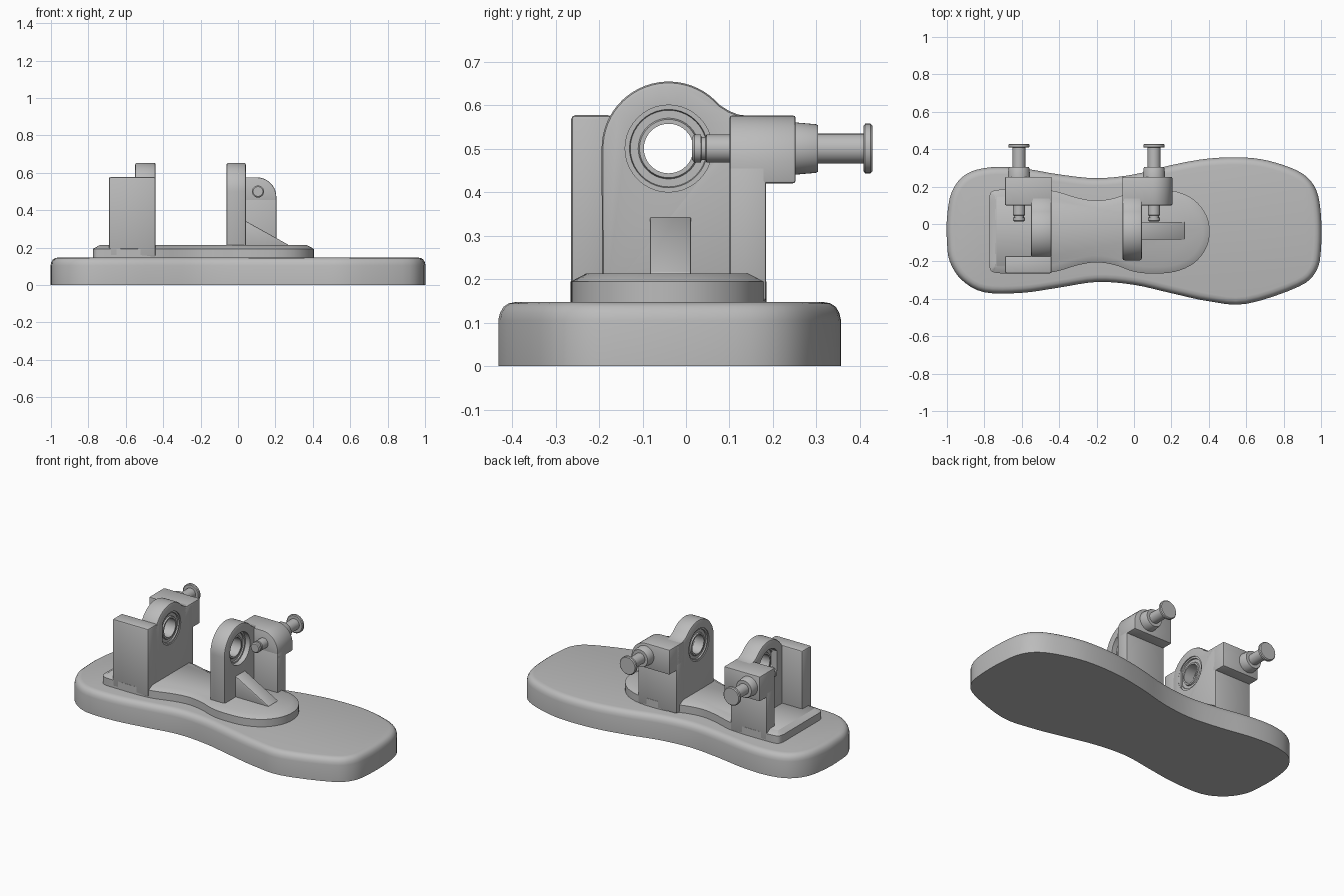
import bpy, bmesh
from math import sin, cos, pi, radians
from mathutils import Vector, Matrix

cube = bpy.data.objects.get("Cube")
if cube:
    bpy.data.objects.remove(cube, do_unlink=True)

grey = bpy.data.materials.new("plain_grey")
grey.use_nodes = True
grey.diffuse_color = (0.5, 0.5, 0.5, 1)
grey.node_tree.nodes["Principled BSDF"].inputs["Base Color"].default_value = (0.5, 0.5, 0.5, 1)

AXIS_Y, AXIS_Z = -0.04, 0.5   # shared bearing axis


def finish(name, bm, bevel=0, hole=None):
    """Turn a bmesh into a smooth-by-angle object with optional bevel and bored hole."""
    bmesh.ops.recalc_face_normals(bm, faces=bm.faces)
    mesh = bpy.data.meshes.new(name)
    bm.to_mesh(mesh)
    bm.free()
    obj = bpy.data.objects.new(name, mesh)
    bpy.context.collection.objects.link(obj)
    mesh.materials.append(grey)
    bpy.ops.object.select_all(action='DESELECT')
    obj.select_set(True)
    bpy.context.view_layer.objects.active = obj
    if bevel:
        mod = obj.modifiers.new("edge_rounding", 'BEVEL')
        mod.width, mod.segments, mod.limit_method = bevel, 2, 'ANGLE'
        mod.angle_limit = radians(40)
    if hole:
        mod = obj.modifiers.new("bore", 'BOOLEAN')
        mod.object, mod.operation, mod.solver = hole, 'DIFFERENCE', 'EXACT'
    for mod in list(obj.modifiers):
        bpy.ops.object.modifier_apply(modifier=mod.name)
    bpy.ops.object.shade_smooth_by_angle(angle=radians(32))
    return obj


def smooth_loop(pts, steps=4):
    """Closed Catmull-Rom curve through the points."""
    p = [Vector(q) for q in pts]
    n, out = len(p), []
    for i in range(n):
        a, b, c, d = p[i - 1], p[i], p[(i + 1) % n], p[(i + 2) % n]
        for s in range(steps):
            t = s / steps
            out.append(0.5 * (2 * b + (c - a) * t + (2 * a - 5 * b + 4 * c - d) * t ** 2
                              + (3 * b - a - 3 * c + d) * t ** 3))
    return out


def slab(name, outline, layers):
    """Stack inset copies of a clockwise outline; layers are (inset, z)."""
    n = len(outline)
    bm = bmesh.new()
    rings = []
    for inset, z in layers:
        ring = []
        for i, p in enumerate(outline):
            t = (outline[(i + 1) % n] - outline[i - 1]).normalized()
            ring.append(bm.verts.new((p.x + t.y * inset, p.y - t.x * inset, z)))
        rings.append(ring)
    for lo, hi in zip(rings, rings[1:]):
        for i in range(n):
            bm.faces.new((lo[i], lo[(i + 1) % n], hi[(i + 1) % n], hi[i]))
    bm.faces.new(rings[0])
    bm.faces.new(rings[-1])
    return finish(name, bm)


def prism(name, pts, axis, lo, hi, bevel=0.006, hole=None):
    """Extrude a profile along x (points are y,z) or along y (points are x,z)."""
    bm = bmesh.new()
    place = (lambda a, b, c: (c, a, b)) if axis == 'x' else (lambda a, b, c: (a, c, b))
    low = [bm.verts.new(place(a, b, lo)) for a, b in pts]
    high = [bm.verts.new(place(a, b, hi)) for a, b in pts]
    bm.faces.new(low)
    bm.faces.new(high)
    for i in range(len(pts)):
        j = (i + 1) % len(pts)
        bm.faces.new((low[i], low[j], high[j], high[i]))
    return finish(name, bm, bevel, hole)


def rect(a0, a1, b0, b1):
    return [(a0, b0), (a1, b0), (a1, b1), (a0, b1)]


def lathe(name, profile, axis, center, closed=False, segments=40):
    """Revolve (position, radius) points about the x or y axis."""
    bm = bmesh.new()
    rings = []
    for d, r in profile:
        ring = []
        for k in range(segments):
            u, v = r * cos(2 * pi * k / segments), r * sin(2 * pi * k / segments)
            co = Vector((d, u, v) if axis == 'x' else (u, d, v))
            ring.append(bm.verts.new(co + Vector(center)))
        rings.append(ring)
    for a, b in zip(rings, rings[1:] + rings[:1] if closed else rings[1:]):
        for k in range(segments):
            m = (k + 1) % segments
            bm.faces.new((a[k], a[m], b[m], b[k]))
    if not closed:
        bm.faces.new(rings[0])
        bm.faces.new(rings[-1])
    return finish(name, bm)


# Sole-shaped base with a rounded top rim
sole = smooth_loop([
    (-1, 0.03), (-0.975, 0.17), (-0.9, 0.265), (-0.77, 0.303), (-0.6, 0.298), (-0.4, 0.265),
    (-0.2, 0.245), (0, 0.265), (0.2, 0.315), (0.4, 0.35), (0.6, 0.355), (0.75, 0.33),
    (0.9, 0.27), (0.975, 0.18), (1, 0.04), (1, -0.13), (0.975, -0.25), (0.88, -0.335),
    (0.6, -0.427), (0.4, -0.413), (0.2, -0.37), (0, -0.325), (-0.2, -0.31), (-0.4, -0.34),
    (-0.6, -0.368), (-0.8, -0.365), (-0.92, -0.3), (-0.985, -0.2), (-1, -0.09)])
slab("sole_base", sole, [(0, 0), (0, 0.105), (0.004, 0.122), (0.012, 0.136),
                         (0.024, 0.144), (0.04, 0.147)])

# Waisted mounting plate with a chamfered rim, symmetric about the bearing axis
half = [(-0.775, 0.1), (-0.773, 0.19), (-0.745, 0.22), (-0.65, 0.224), (-0.52, 0.224),
        (-0.42, 0.215), (-0.3, 0.18), (-0.2, 0.165), (-0.1, 0.18), (0, 0.215), (0.1, 0.225),
        (0.22, 0.215), (0.32, 0.17), (0.385, 0.09)]
plate = smooth_loop([(x, AXIS_Y + y) for x, y in half] + [(0.405, AXIS_Y)]
                    + [(x, AXIS_Y - y) for x, y in reversed(half)])
slab("mounting_plate", plate, [(0, 0.14), (0, 0.194), (0.036, 0.213)])

# Domed wall profile that sweeps down into the plunger block
dome = [(-0.193, 0.15)]
for k in range(25):
    a = radians(180 - k * 5.8)
    dome.append((AXIS_Y + 0.154 * cos(a), AXIS_Z + 0.154 * sin(a)))
dome += [(0.098, 0.587), (0.12, 0.578), (0.145, 0.575), (0.183, 0.575), (0.183, 0.15)]


def bearing_wall(side, x0, x1, b0, b1):
    """Domed wall from x0 to x1, bored for a bearing spanning b0 to b1."""
    c = (0, AXIS_Y, AXIS_Z)
    cutter = lathe("bore_cutter", [(x0 - 0.1, 0.1), (x1 + 0.1, 0.1)], 'x', c)
    prism(side + "_bearing_wall", dome, 'x', x0, x1, 0.011, cutter)
    bpy.data.objects.remove(cutter, do_unlink=True)
    g = 0.008
    lathe(side + "_bearing", [
        (b0, 0.101), (b0, 0.09), (b0 + g, 0.088), (b0 + g, 0.07), (b0, 0.067), (b0, 0.057),
        (b1, 0.057), (b1, 0.067), (b1 - g, 0.07), (b1 - g, 0.088), (b1, 0.09), (b1, 0.101)],
        'x', c, closed=True)


def plunger(side, x):
    """Spring plunger: grooved tip, collar, shaft and round knob."""
    lathe(side + "_plunger", [
        (0.014, 0.026), (0.019, 0.032), (0.034, 0.032), (0.036, 0.026), (0.045, 0.026),
        (0.047, 0.032), (0.12, 0.032), (0.12, 0.06), (0.252, 0.06), (0.298, 0.056),
        (0.304, 0.053), (0.304, 0.034), (0.408, 0.034), (0.408, 0.052), (0.412, 0.057),
        (0.424, 0.057), (0.429, 0.052)], 'y', (x, 0, AXIS_Z))


# Heel bracket: front post, wall, rear post and plunger block
bearing_wall("heel", -0.55, -0.44, -0.515, -0.446)
prism("heel_front_post", rect(-0.69, -0.44, 0.15, 0.577), 'y', -0.264, -0.17, 0.01)
prism("heel_front_web", rect(-0.55, -0.441, 0.15, 0.57), 'y', -0.2, -0.12, 0)
prism("heel_rear_post", rect(-0.69, -0.44, 0.15, 0.45), 'y', 0.1, 0.184)
prism("heel_plunger_block", rect(-0.69, -0.44, 0.42, 0.576), 'y', 0.1, 0.252)
plunger("heel", -0.615)

# Toe bracket: wall, rear post, round-cornered plunger block and gusset
bearing_wall("toe", -0.062, 0.042, -0.056, 0.01)
prism("toe_rear_post", rect(-0.062, 0.205, 0.15, 0.46), 'y', 0.1, 0.184)
corner = [(0.1 + 0.105 * cos(radians(a)), 0.471 + 0.105 * sin(radians(a)))
          for a in range(0, 91, 9)]
prism("toe_plunger_block", [(-0.062, 0.42), (0.205, 0.42)] + corner + [(-0.062, 0.576)],
      'y', 0.1, 0.252)
plunger("toe", 0.107)
prism("toe_gusset", [(0.03, 0.2), (0.27, 0.2), (0.27, 0.215), (0.042, 0.342), (0.03, 0.342)],
      'y', -0.083, 0.012, 0.004)
